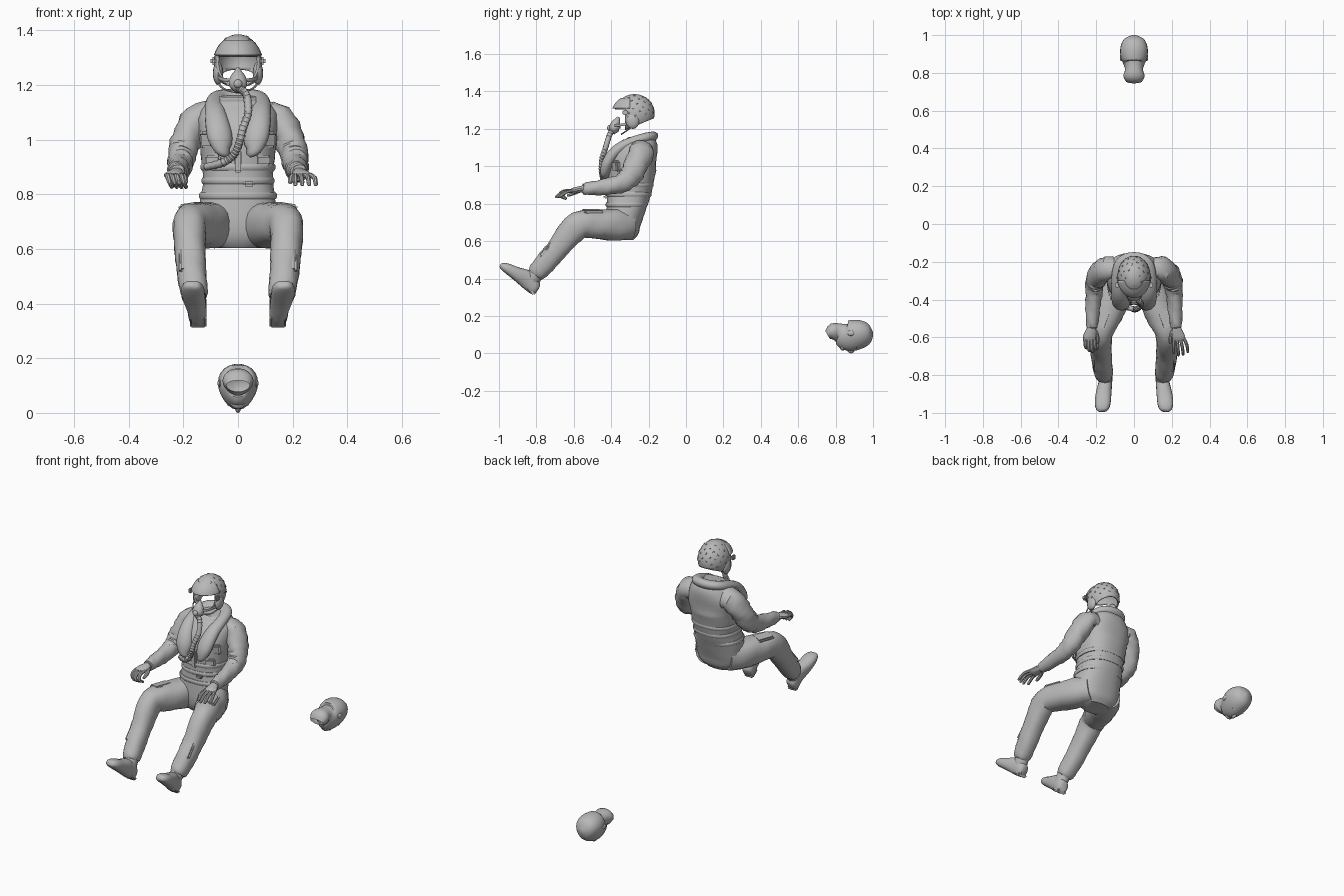
import bpy, bmesh, math
from mathutils import Vector, Matrix

cube = bpy.data.objects.get("Cube")
if cube:
    bpy.data.objects.remove(cube, do_unlink=True)

grey = bpy.data.materials.new("plain_grey")
grey.use_nodes = True
tone = (0.48, 0.48, 0.48, 1)
grey.diffuse_color = tone
grey.node_tree.nodes["Principled BSDF"].inputs["Base Color"].default_value = tone
SIDES = (("left", 1), ("right", -1))


def finish(name, bm, angle=35):
    bmesh.ops.recalc_face_normals(bm, faces=bm.faces)
    mesh = bpy.data.meshes.new(name)
    bm.to_mesh(mesh)
    bm.free()
    mesh.materials.append(grey)
    ob = bpy.data.objects.new(name, mesh)
    bpy.context.collection.objects.link(ob)
    bpy.ops.object.select_all(action='DESELECT')
    ob.select_set(True)
    bpy.context.view_layer.objects.active = ob
    bpy.ops.object.shade_smooth_by_angle(angle=math.radians(angle))
    return ob


def spline(rows, steps):
    """Smooth curve through rows of equal-length tuples."""
    rows = [Vector(r) for r in rows]
    out = []
    for i in range(len(rows) - 1):
        b, c = rows[i], rows[i + 1]
        a, d = rows[max(i - 1, 0)], rows[min(i + 2, len(rows) - 1)]
        for k in range(steps):
            t = k / steps
            out.append(0.5 * (2*b + (c - a)*t + (2*a - 5*b + 4*c - d)*t*t
                              + (3*b - a - 3*c + d)*t**3))
    return out + [rows[-1]]


def loft(name, rows, ref=(1, 0, 0), sides=16, steps=3, power=2.0, fold=0.0,
         ribs=0.0, taper=0.0, open_start=False, flip=1):
    """Skin rings along x, y, z with two half widths; first width follows ref."""
    rows = spline([(flip * r[0],) + tuple(r[1:]) for r in rows], steps)
    pts = [Vector(r[:3]) for r in rows]
    bm = bmesh.new()
    rings = []
    for i, row in enumerate(rows):
        t = (pts[min(i + 1, len(pts) - 1)] - pts[max(i - 1, 0)]).normalized()
        u = Vector(ref)
        u = (u - t * u.dot(t)).normalized()
        v = t.cross(u)
        a, b = max(row[3], .002), max(row[4], .002)
        ring = []
        for k in range(sides):
            ang = math.tau * (k + .5) / sides
            c, s = math.cos(ang), math.sin(ang)
            cx = math.copysign(abs(c) ** (2 / power), c) * (1 - taper * s)
            sy = math.copysign(abs(s) ** (2 / power), s)
            g = 1 + fold * math.sin(2.3 * i + 2 * ang) * math.cos(1.1 * i - ang)
            g += ribs * (i % 2)
            ring.append(bm.verts.new(pts[i] + (u * a * cx + v * b * sy) * g))
        rings.append(ring)
    for r, q in zip(rings, rings[1:]):
        for k in range(sides):
            n = (k + 1) % sides
            bm.faces.new((r[k], r[n], q[n], q[k]))
    if not open_start:
        bm.faces.new(rings[0])
    bm.faces.new(rings[-1])
    return finish(name, bm)


def ball(name, loc, size, segs=16):
    bm = bmesh.new()
    bmesh.ops.create_uvsphere(bm, u_segments=segs, v_segments=segs // 2, radius=1,
                              matrix=Matrix.Translation(loc) @ Matrix.Diagonal((*size, 1)))
    return finish(name, bm)


def block(name, loc, size, rot=(0, 0, 0)):
    bm = bmesh.new()
    bmesh.ops.create_cube(bm, size=1, matrix=Matrix.Diagonal((*size, 1)))
    bmesh.ops.bevel(bm, geom=bm.edges[:], offset=min(size) * .3, segments=2, affect='EDGES')
    ob = finish(name, bm)
    ob.location, ob.rotation_euler = loc, rot
    return ob


def shell(name, centre, size, cuts, drop):
    """Hollow ellipsoid: slice along cuts, drop faces by rule, thicken."""
    bm = bmesh.new()
    bmesh.ops.create_uvsphere(bm, u_segments=36, v_segments=20, radius=1,
                              matrix=Matrix.Translation(centre) @ Matrix.Diagonal((*size, 1)))
    for co, no in cuts:
        bmesh.ops.bisect_plane(bm, geom=bm.verts[:] + bm.edges[:] + bm.faces[:],
                               plane_co=co, plane_no=no)
    gone = [f for f in bm.faces if drop(f.calc_center_median())]
    bmesh.ops.delete(bm, geom=gone, context='FACES')
    ob = finish(name, bm)
    wall = ob.modifiers.new("wall", 'SOLIDIFY')
    wall.thickness = .008
    return ob


# Torso, waist belt and vest hem
loft("torso", [(0, -.34, .605, .08, .06), (0, -.34, .64, .125, .085), (0, -.335, .70, .14, .095),
               (0, -.32, .78, .138, .105), (0, -.305, .85, .128, .115), (0, -.295, .93, .135, .124),
               (0, -.285, 1.01, .143, .13), (0, -.258, 1.08, .148, .108),
               (0, -.245, 1.13, .115, .092), (0, -.245, 1.16, .075, .065)],
     sides=28, power=2.4, fold=.015)
for name, z, y, w, d in (("waist_belt", .85, -.305, .134, .121), ("vest_hem", .90, -.299, .138, .126),
                         ("lower_belt", .795, -.318, .143, .112)):
    loft(name, [(0, y, z - .012, w - .004, d - .004), (0, y, z - .006, w, d),
                (0, y, z + .006, w, d), (0, y, z + .012, w - .004, d - .004)],
         sides=28, steps=1, power=2.4)
block("belt_buckle", (.04, -.43, .838), (.04, .02, .02))
block("front_zip_flap", (0, -.42, .93), (.03, .02, .10))

# Inflatable collar: one roll round the neck with a lobe down each side
half = [(.04, -.425, .945, .012, .018), (.054, -.43, .965, .025, .034), (.066, -.42, 1.01, .032, .046),
        (.076, -.392, 1.06, .032, .044), (.083, -.35, 1.10, .03, .038), (.086, -.29, 1.13, .027, .034),
        (.075, -.225, 1.15, .027, .034), (.045, -.193, 1.156, .027, .036)]
back = [(0, -.183, 1.157, .027, .036)]
loft("life_collar", half + back + [(-r[0],) + r[1:] for r in reversed(half)],
     ref=(0, -.5, 1), sides=16, steps=4)

for side, s in SIDES:
    # Sleeve
    loft(side + "_sleeve", [(.10, -.23, 1.085, .05, .06), (.15, -.238, 1.072, .056, .068),
                            (.188, -.27, 1.0, .056, .064), (.206, -.305, .94, .051, .06),
                            (.212, -.36, .905, .045, .05), (.218, -.45, .888, .039, .042),
                            (.222, -.53, .88, .032, .034), (.223, -.552, .879, .026, .027)],
         sides=18, steps=4, fold=.09, flip=s)
    # Palm and thumb
    loft(side + "_palm", [(.223, -.54, .88, .022, .02), (.228, -.57, .876, .03, .018),
                          (.236, -.60, .87, .035, .016), (.238, -.615, .866, .03, .012)],
         sides=12, flip=s)
    loft(side + "_thumb", [(.208, -.565, .872, .012, .012), (.195, -.59, .86, .011, .011),
                           (.192, -.625, .846, .009, .009), (.193, -.635, .842, .004, .004)],
         sides=8, flip=s)
    # Fingers: spread on the left hand, curled on the right
    for i in range(4):
        x = .21 + .017 * i
        reach = (0, .012, .008, -.006)[i]
        if s > 0:
            path = [(x, -.60, .87, .01, .01), (x + .006 * i, -.645 - reach, .862, .009, .009),
                    (x + .008 * i, -.68 - reach, .838, .008, .008),
                    (x + .008 * i, -.686 - reach, .832, .003, .003)]
        else:
            path = [(x, -.60, .87, .01, .01), (x - .004, -.648 - reach, .865, .01, .01),
                    (x - .012, -.662 - reach, .842, .009, .009), (x - .02, -.64, .826, .007, .007)]
        loft(f"{side}_finger_{i + 1}", path, sides=8, flip=s)
    # Trouser leg, bent at the knee
    loft(side + "_trouser_leg", [(.06, -.30, .69, .07, .08), (.10, -.38, .687, .083, .085),
                                 (.14, -.48, .69, .079, .078), (.172, -.56, .69, .066, .073),
                                 (.178, -.61, .655, .06, .073), (.174, -.68, .568, .056, .06),
                                 (.168, -.74, .497, .053, .058), (.16, -.79, .44, .049, .052),
                                 (.157, -.805, .422, .04, .043)],
         sides=20, steps=4, power=2.3, fold=.035, flip=s)
    block(side + "_shin_pocket", (s * .178, -.737, .56), (.075, .12, .025), (math.radians(49), 0, 0))
    block(side + "_thigh_pocket", (s * .168, -.50, .755), (.07, .11, .025), (0, s * .15, -s * -.35))
    # Boot shaft, foot and sole
    loft(side + "_boot_shaft", [(.158, -.785, .45, .036, .04), (.152, -.815, .408, .037, .043),
                                (.148, -.83, .375, .033, .04)], sides=14, flip=s)
    loft(side + "_boot_foot", [(.145, -.797, .335, .018, .02), (.147, -.809, .346, .032, .037),
                               (.152, -.846, .392, .036, .05), (.162, -.908, .427, .042, .036),
                               (.167, -.957, .455, .041, .027), (.17, -.985, .468, .028, .017),
                               (.17, -.993, .472, .01, .007)], sides=16, power=2.5, flip=s)
    block(side + "_boot_heel", (s * .146, -.83, .335), (.06, .06, .022), (math.radians(-39), 0, 0))
    # Chest pockets and shoulder seams
    block(side + "_chest_pocket", (s * .112, -.372, 1.0), (.055, .03, .06), (.1, 0, s * .55))
    block(side + "_lower_pocket", (s * .09, -.395, .925), (.06, .025, .04), (0, 0, s * .35))

# Helmet: open-faced hollow shell, rising towards the nape
H = Vector((0, -.275, 1.282))
shell("helmet_shell", H, (.087, .107, .104),
      [((0, 0, 1.305), (0, 0, 1)), ((0, -.325, 0), (0, 1, 0)), ((0, -.31, 1.2), (0, -.41, 1))],
      lambda c: c.z < 1.2 + .41 * (c.y + .31) or (c.y < -.325 and c.z < 1.305))
shell("visor_cover", H + Vector((0, -.004, 0)), (.093, .119, .102),
      [((0, 0, 1.31), (0, 0, 1)), ((0, -.30, 0), (0, 1, 0)), ((0, 0, 1.365), (0, 0, 1))],
      lambda c: c.z < 1.31 or c.z > 1.365 or c.y > -.30)
for side, s in SIDES:
    ball(side + "_ear_cup", (s * .073, -.285, 1.243), (.019, .036, .043))
    block(side + "_visor_knob", (s * .09, -.325, 1.288), (.02, .03, .028))
    loft(side + "_mask_strap", [(.025, -.385, 1.218, .003, .007), (.055, -.355, 1.22, .003, .007),
                                (.077, -.30, 1.23, .003, .007)], sides=8, flip=s)
    loft(side + "_chin_strap", [(.075, -.29, 1.21, .004, .004), (.05, -.325, 1.185, .004, .004),
                                (0, -.345, 1.172, .004, .004)], ref=(0, 0, 1), sides=6, flip=s)

# Small flat patches scattered over the helmet
bm = bmesh.new()
for i in range(60):
    z = .92 - i * .019
    turn = i * 2.4
    flat = math.sqrt(1 - z * z)
    n = Vector((math.cos(turn) * flat, math.sin(turn) * flat, z))
    if n.y < -.35:
        continue
    spot = H + Vector((n.x * .0875, n.y * .1075, n.z * .1045))
    if spot.z > 1.22 + .41 * (spot.y + .31):
        normal = Vector((n.x / .087, n.y / .107, n.z / .104))
        bmesh.ops.create_cone(bm, cap_ends=True, segments=6, radius1=.006, radius2=.005, depth=.003,
                              matrix=Matrix.Translation(spot) @ normal.to_track_quat('Z', 'Y').to_matrix().to_4x4())
finish("helmet_patches", bm)

# Breathing mask, valve and ribbed hose
loft("mask", [(0, -.372, 1.178, .014, .014), (0, -.382, 1.20, .034, .03), (0, -.375, 1.228, .029, .025),
              (0, -.366, 1.25, .014, .014), (0, -.362, 1.264, .005, .006)], sides=14)
ball("mask_valve", (0, -.41, 1.205), (.016, .012, .016), 12)
loft("hose", [(0, -.395, 1.19, .013, .013), (.03, -.41, 1.165, .013, .013), (.037, -.43, 1.10, .013, .013),
              (.018, -.448, 1.04, .013, .013), (.002, -.452, .98, .013, .013), (-.02, -.445, .94, .013, .013),
              (-.06, -.432, .915, .013, .013), (-.12, -.385, .90, .011, .011)],
     ref=(.3, -1, .2), sides=10, steps=8, ribs=.22)

# Separate bare head, lying face down with an open neck
loft("loose_head", [(0, .757, .098, .042, .024), (0, .785, .112, .056, .048), (0, .818, .111, .046, .05),
                    (0, .845, .097, .056, .072), (0, .875, .094, .067, .083), (0, .92, .1, .073, .08),
                    (0, .96, .102, .064, .067), (0, .985, .103, .045, .046), (0, 1.0, .104, .01, .01)],
     sides=24, taper=.14, open_start=True)
ball("loose_head_nose", (0, .882, .018), (.011, .02, .018), 12)
ball("loose_head_chin", (0, .838, .034), (.026, .016, .02), 12)
ball("loose_head_brow", (0, .915, .033), (.042, .012, .013), 12)
for side, s in SIDES:
    ear = ball(side + "_loose_ear", (s * .067, .883, .108), (.008, .021, .015), 12)
